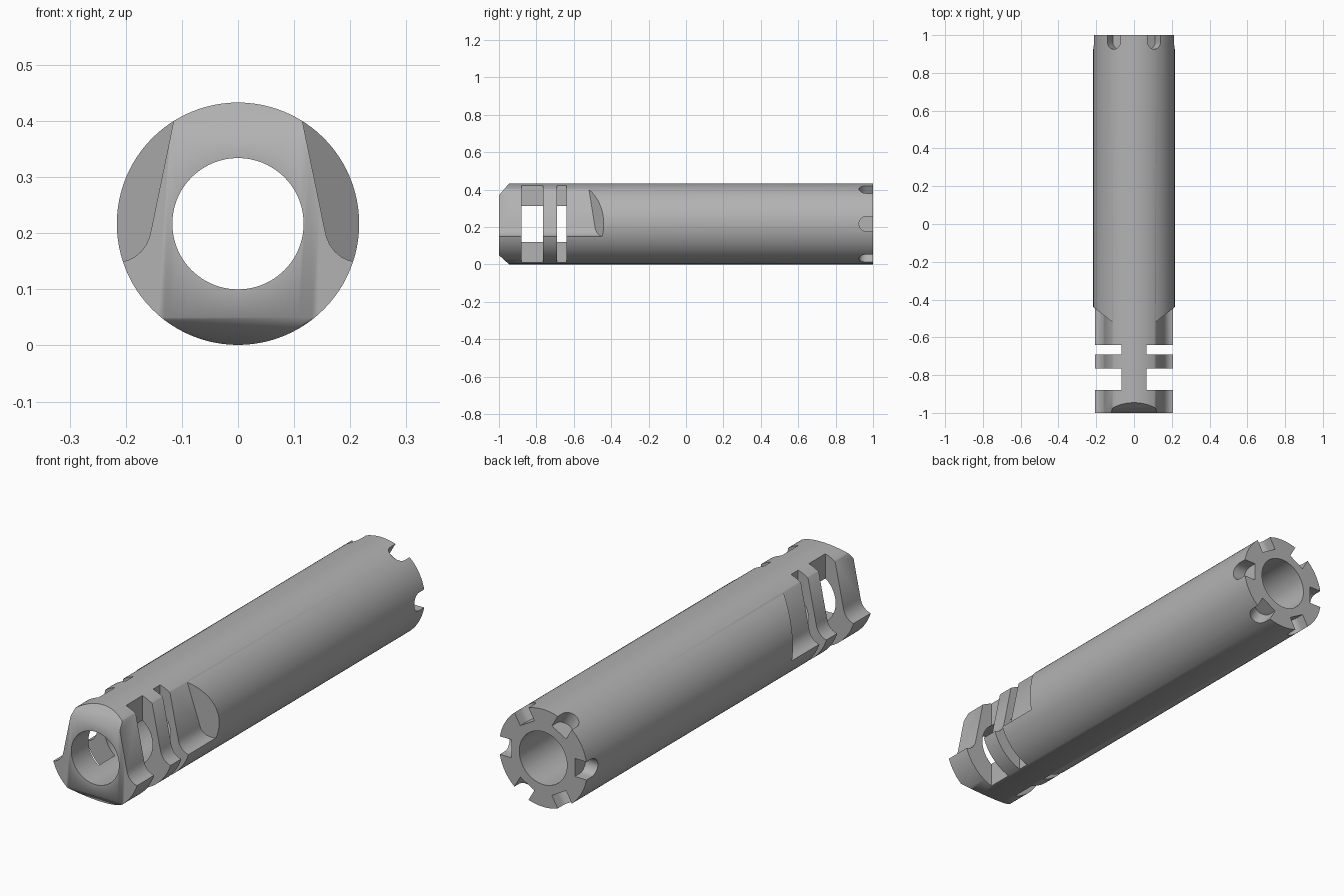
import bpy, bmesh, math
from mathutils import Matrix, Vector

if "Cube" in bpy.data.objects:
    bpy.data.objects.remove(bpy.data.objects["Cube"])

R, BORE, ZC = 0.216, 0.117, 0.217


def loft(name, loops):
    """Closed solid through a list of equal-length point loops."""
    bm = bmesh.new()
    rings = [[bm.verts.new(p) for p in loop] for loop in loops]
    n = len(rings[0])
    for a, b in zip(rings, rings[1:]):
        for i in range(n):
            j = (i + 1) % n
            bm.faces.new((a[i], a[j], b[j], b[i]))
    bm.faces.new(rings[0][::-1])
    bm.faces.new(rings[-1])
    bmesh.ops.triangulate(bm, faces=[f for f in bm.faces if len(f.verts) > 4])
    bmesh.ops.recalc_face_normals(bm, faces=bm.faces)
    mesh = bpy.data.meshes.new(name)
    bm.to_mesh(mesh)
    bm.free()
    ob = bpy.data.objects.new(name, mesh)
    bpy.context.collection.objects.link(ob)
    return ob


def rod(name, r, y0, y1, n=96):
    ring = [(r * math.cos(2 * math.pi * i / n), r * math.sin(2 * math.pi * i / n))
            for i in range(n)]
    return loft(name, [[(x, y, ZC + z) for x, z in ring] for y in (y0, y1)])


def cut(body, cutter):
    cutter.hide_render = True
    mod = body.modifiers.new("cut", 'BOOLEAN')
    mod.operation, mod.solver, mod.object = 'DIFFERENCE', 'EXACT', cutter
    bpy.context.view_layer.objects.active = body
    bpy.ops.object.modifier_apply(modifier=mod.name)
    bpy.data.objects.remove(cutter)


# Main tube with through bore
body = rod("tube_body", R, -1, 1)
cut(body, rod("bore_cutter", BORE, -1.1, 1.1))

# Side flats: section (x, z) swept along y, ending on a slanted run-out plane
flat = [(0.104, 0.452), (0.155, 0.205), (0.158, 0.192), (0.164, 0.179), (0.173, 0.167),
        (0.184, 0.158), (0.196, 0.152), (0.21, 0.149), (0.40, 0.147), (0.40, 0.452)]
for s in (-1, 1):
    cut(body, loft("flat_cutter", [
        [(s * x, -1.1, z) for x, z in flat],
        [(s * x, -0.517 + (x - 0.117) * 0.78, z) for x, z in flat]]))
    # Two port slots on each side, leaving a central web
    for y0, y1 in ((-0.88, -0.765), (-0.69, -0.64)):
        cut(body, loft("slot_cutter", [
            [(s * x, y, z) for x, z in ((0.067, -0.1), (0.3, -0.1), (0.3, 0.5), (0.067, 0.5))]
            for y in (y0, y1)]))

# Front chamfers, top and bottom
for prof in ([(-1.055, 0.306), (-0.89, 0.498), (-1.055, 0.498)],
             [(-1.055, 0.10), (-0.89, -0.05), (-1.055, -0.05)]):
    cut(body, loft("chamfer_cutter", [[(x, y, z) for y, z in prof] for x in (-0.3, 0.3)]))

# Six round-ended notches around the rear rim
hw = 0.04
notch = [(1.1, hw)] + [(0.965 - hw * math.sin(t), hw * math.cos(t))
                       for t in (math.pi * i / 12 for i in range(13))] + [(1.1, -hw)]
for k in range(6):
    m = Matrix.Translation((0, 0, ZC)) @ Matrix.Rotation(k * math.pi / 3, 4, 'Y')
    cut(body, loft("notch_cutter", [[m @ Vector((x, y, z)) for y, z in notch]
                                    for x in (0.155, 0.3)]))

# Dark grey finish
grey = bpy.data.materials.new("dark_grey")
grey.diffuse_color = (0.45, 0.45, 0.45, 1)
grey.use_nodes = True
grey.node_tree.nodes["Principled BSDF"].inputs["Base Color"].default_value = grey.diffuse_color
body.data.materials.clear()
body.data.materials.append(grey)
for p in body.data.polygons:
    p.material_index = 0

# Smooth curved surfaces, keep machined edges sharp
bpy.ops.object.select_all(action='DESELECT')
body.select_set(True)
bpy.context.view_layer.objects.active = body
bpy.ops.object.shade_smooth_by_angle(angle=math.radians(48.5))
